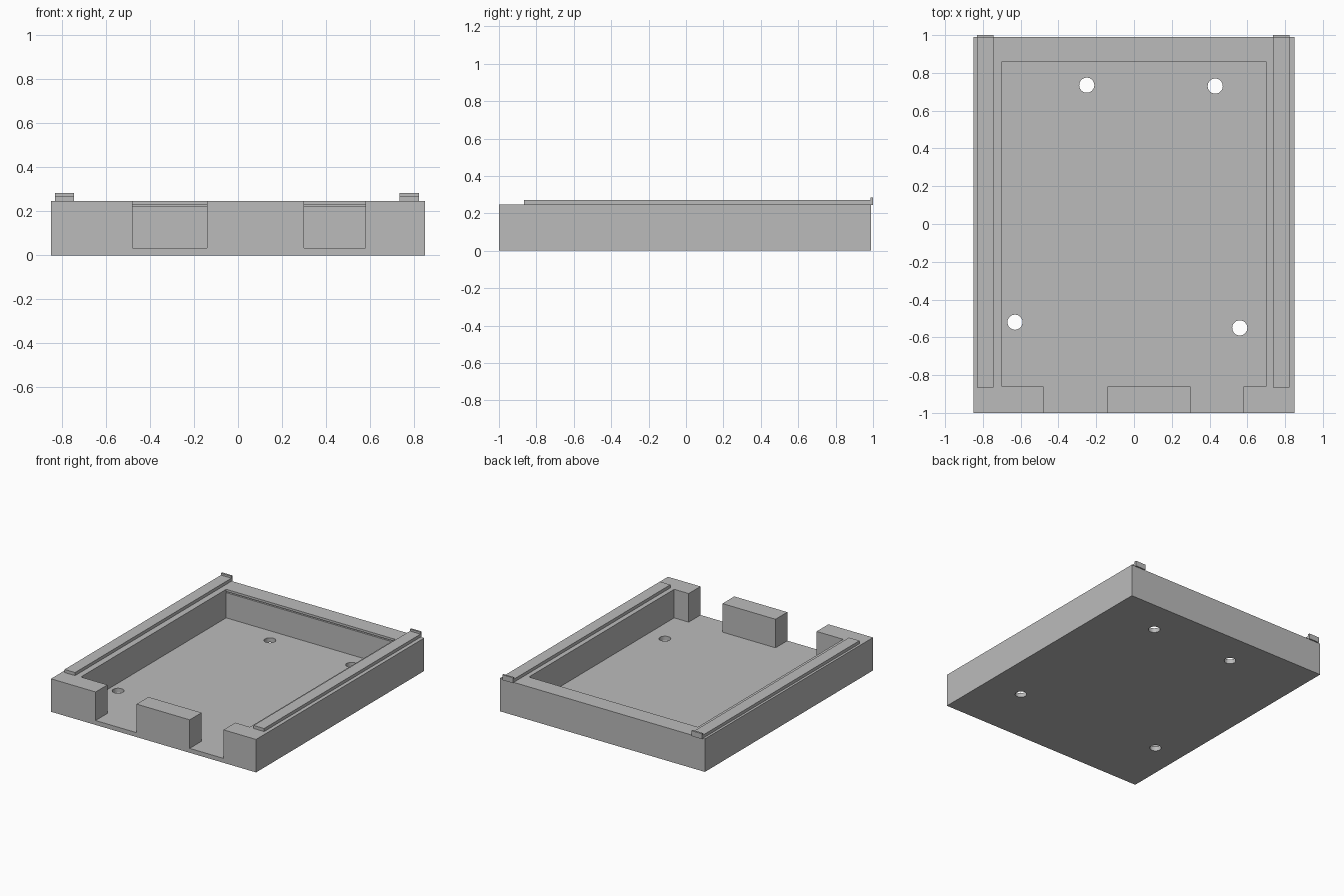
import bpy

if "Cube" in bpy.data.objects:
    bpy.data.objects.remove(bpy.data.objects["Cube"], do_unlink=True)

grey = bpy.data.materials.new("plain grey")
grey.use_nodes = True
colour = (0.5, 0.5, 0.5, 1)
grey.diffuse_color = colour
grey.node_tree.nodes["Principled BSDF"].inputs["Base Color"].default_value = colour


def box(name, x0, x1, y0, y1, z0, z1):
    bpy.ops.mesh.primitive_cube_add(size=1, location=((x0 + x1) / 2, (y0 + y1) / 2, (z0 + z1) / 2))
    ob = bpy.context.object
    ob.name = name
    ob.scale = (x1 - x0, y1 - y0, z1 - z0)
    bpy.ops.object.transform_apply(location=False, rotation=False, scale=True)
    ob.data.materials.append(grey)
    return ob


def cut(target, cutter):
    mod = target.modifiers.new(cutter.name, "BOOLEAN")
    mod.operation = "DIFFERENCE"
    mod.solver = "EXACT"
    mod.object = cutter
    bpy.context.view_layer.objects.active = target
    bpy.ops.object.modifier_apply(modifier=mod.name)
    bpy.data.objects.remove(cutter, do_unlink=True)


TOP, FLOOR = 0.247, 0.033

# Tray body with its open compartment
tray = box("tray", -0.85, 0.85, -1, 0.99, 0, TOP)
cut(tray, box("compartment_cutter", -0.7, 0.7, -0.86, 0.86, FLOOR, 0.4))

# Two openings through the front wall
for x0, x1 in ((-0.48, -0.14), (0.3, 0.58)):
    cut(tray, box("opening_cutter", x0, x1, -1.1, -0.8, FLOOR, 0.4))

# Narrow slot along the inside of the back wall
cut(tray, box("slot_cutter", -0.7, 0.7, 0.8, 0.875, 0.222, 0.23))

# Screw holes through the floor
for x, y in ((-0.25, 0.735), (0.43, 0.73), (-0.63, -0.52), (0.56, -0.55)):
    bpy.ops.mesh.primitive_cylinder_add(vertices=32, radius=0.04, depth=0.3, location=(x, y, 0))
    cut(tray, bpy.context.object)

# Side rails, each with a small stop at the back
for side, x0, x1 in (("right", -0.832, -0.745), ("left", 0.735, 0.822)):
    box(side + "_rail", x0, x1, -0.865, 0.986, TOP - 0.002, 0.27)
    box(side + "_rail_stop", x0, x1, 0.986, 1, TOP - 0.002, 0.285)
